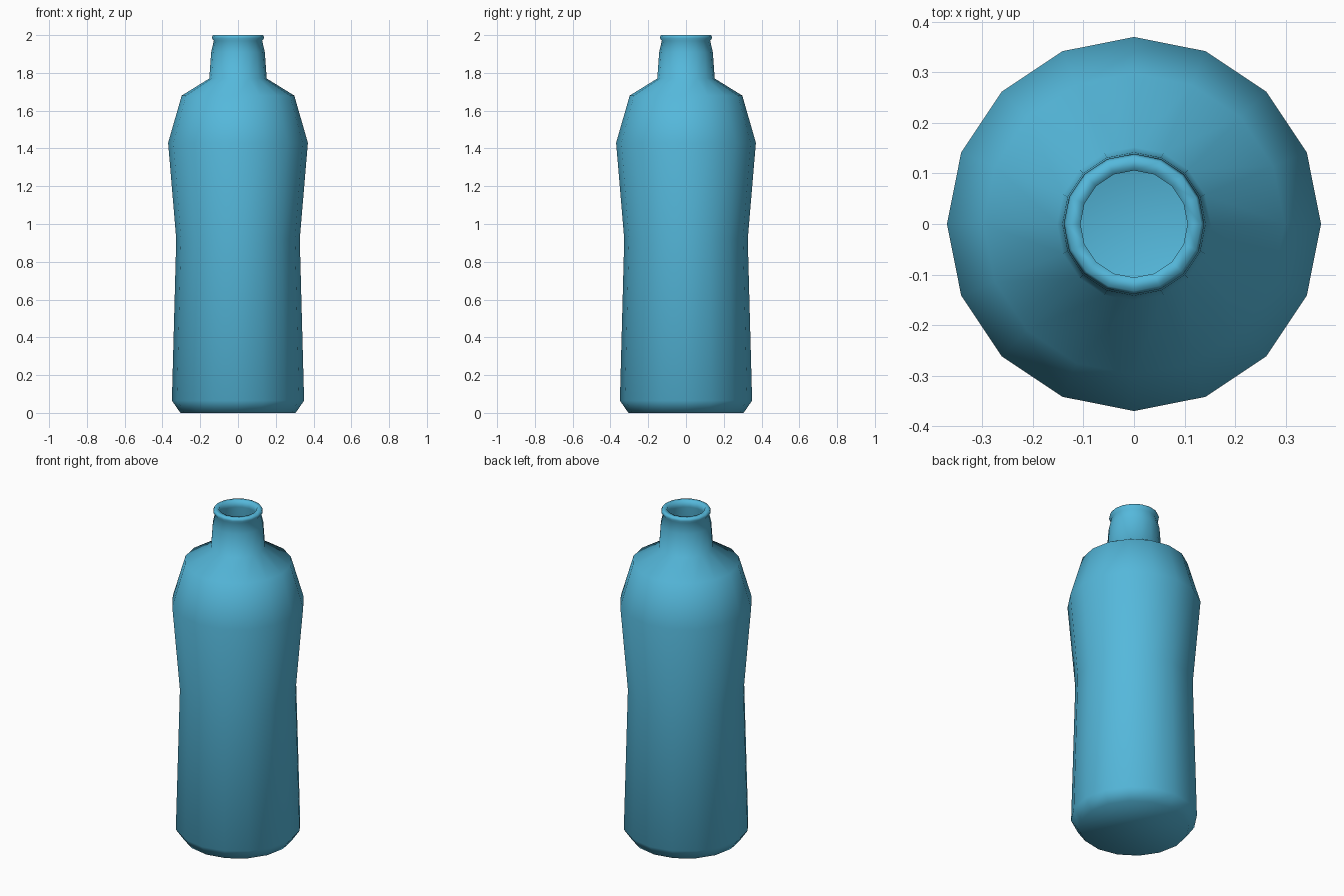
import bpy, bmesh, math

if "Cube" in bpy.data.objects:
    bpy.data.objects.remove(bpy.data.objects["Cube"])

SIDES = 16

# Lathe profile (radius, height): outside from base to lip, then inside back down
outer = [(0.305, 0.0), (0.35, 0.065), (0.327, 0.92), (0.37, 1.43), (0.298, 1.68),
         (0.152, 1.77), (0.142, 1.91), (0.128, 1.97), (0.139, 1.985), (0.133, 2.0)]
inner = [(0.106, 2.0), (0.106, 1.96), (0.118, 1.90), (0.127, 1.755), (0.28, 1.662),
         (0.346, 1.43), (0.304, 0.92), (0.326, 0.075), (0.293, 0.024)]


def lathe(name, profile, material):
    bm = bmesh.new()
    rings = []
    for r, z in profile:
        rings.append([bm.verts.new((r * math.cos(2 * math.pi * i / SIDES),
                                    r * math.sin(2 * math.pi * i / SIDES), z))
                      for i in range(SIDES)])
    for a, b in zip(rings, rings[1:]):
        for i in range(SIDES):
            j = (i + 1) % SIDES
            bm.faces.new((a[i], a[j], b[j], b[i]))
    bm.faces.new(rings[0][::-1])   # underside
    bm.faces.new(rings[-1])        # inside floor
    for f in bm.faces:
        f.smooth = True
    mesh = bpy.data.meshes.new(name)
    bm.to_mesh(mesh)
    bm.free()
    mesh.materials.append(material)
    obj = bpy.data.objects.new(name, mesh)
    bpy.context.collection.objects.link(obj)
    return obj


blue = bpy.data.materials.new("sky_blue")
blue.diffuse_color = (0.09, 0.48, 0.71, 1)
blue.use_nodes = True
blue.node_tree.nodes["Principled BSDF"].inputs["Base Color"].default_value = blue.diffuse_color

# Hollow bottle with open neck
lathe("bottle", outer + inner, blue)
